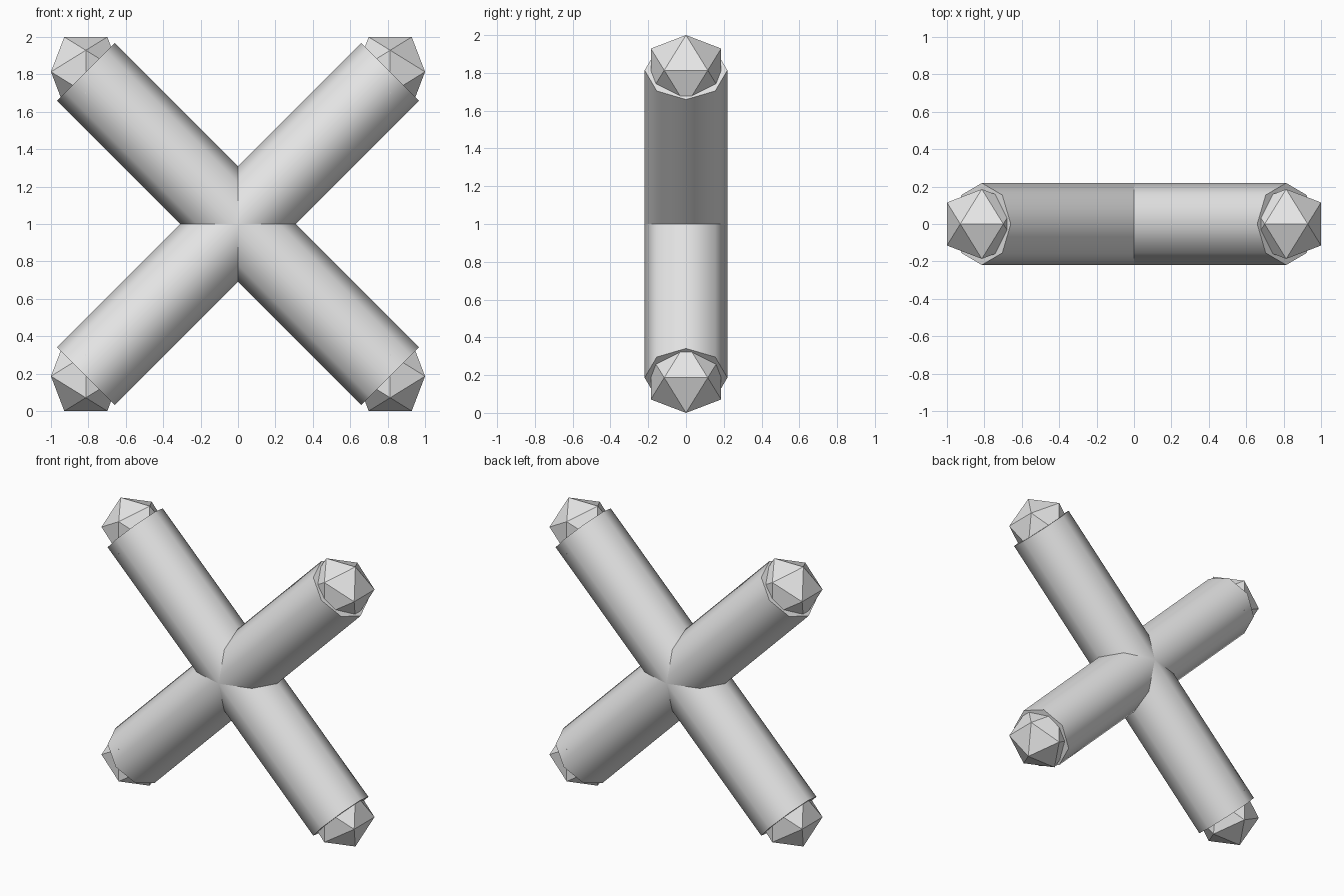
import bpy
import bmesh
import math
from mathutils import Matrix, Vector

old = bpy.data.objects.get("Cube")
if old:
    bpy.data.objects.remove(old, do_unlink=True)

RADIUS = 0.219                                # shared by bars and end knobs
PHI = (1 + math.sqrt(5)) / 2
LONG = RADIUS * PHI / math.sqrt(1 + PHI ** 2)  # icosahedron half extent
SHORT = LONG / PHI
REACH = 1 - LONG                              # knob centre offset in x and z

grey = bpy.data.materials.new("light_grey")
grey.use_nodes = True
grey.diffuse_color = (0.8, 0.8, 0.8, 1)
grey.node_tree.nodes["Principled BSDF"].inputs["Base Color"].default_value = (0.8, 0.8, 0.8, 1)


def add_object(name, bm, location):
    mesh = bpy.data.meshes.new(name)
    bm.normal_update()
    bm.to_mesh(mesh)
    bm.free()
    mesh.materials.append(grey)
    obj = bpy.data.objects.new(name, mesh)
    obj.location = location
    bpy.context.collection.objects.link(obj)
    return obj


# Crossed eight-sided bars, smooth around and sharp at the ends
def add_bar(name, angle):
    bm = bmesh.new()
    bmesh.ops.create_cone(bm, cap_ends=True, segments=8, radius1=RADIUS, radius2=RADIUS,
                          depth=2 * REACH * math.sqrt(2),
                          matrix=Matrix.Rotation(angle, 4, 'Y'))
    obj = add_object(name, bm, (0, 0, 1))
    bpy.ops.object.select_all(action='DESELECT')
    obj.select_set(True)
    bpy.context.view_layer.objects.active = obj
    bpy.ops.object.shade_smooth_by_angle(angle=math.radians(60))


# Flat-faced icosahedron knob, the hull of three golden rectangles
def add_knob(name, location):
    bm = bmesh.new()
    for s in (-SHORT, SHORT):
        for l in (-LONG, LONG):
            for corner in ((s, 0, l), (l, s, 0), (0, l, s)):
                bm.verts.new(Vector(corner))
    bmesh.ops.convex_hull(bm, input=bm.verts)
    bmesh.ops.recalc_face_normals(bm, faces=bm.faces)
    add_object(name, bm, location)


add_bar("rising_bar", math.radians(45))
add_bar("falling_bar", math.radians(-45))

for side, sx in (("left", 1), ("right", -1)):
    for level, sz in (("upper", 1), ("lower", -1)):
        add_knob(f"{level}_{side}_knob", (sx * REACH, 0, 1 + sz * REACH))
